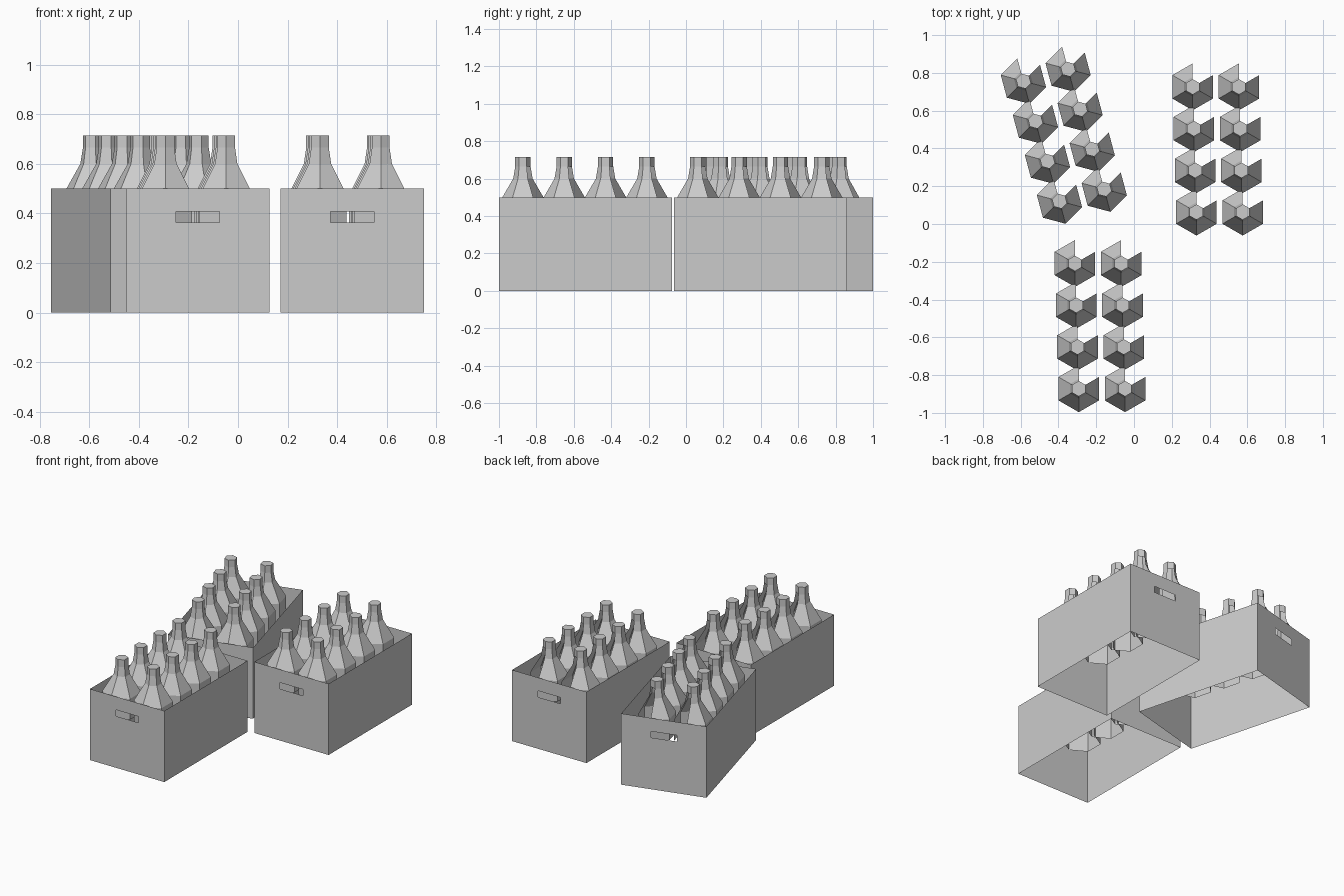
import bpy, bmesh
from math import sin, cos, radians
from mathutils import Matrix, Vector

cube = bpy.data.objects.get("Cube")
if cube:
    bpy.data.objects.remove(cube, do_unlink=True)

# Single flat grey
grey = bpy.data.materials.new("plain_grey")
grey.use_nodes = True
colour = (0.6, 0.6, 0.6, 1)
grey.diffuse_color = colour
grey.node_tree.nodes["Principled BSDF"].inputs["Base Color"].default_value = colour

WIDTH, LENGTH, HEIGHT = 0.578, 0.925, 0.5
GRIP_HALF, GRIP_LOW, GRIP_HIGH = 0.088, 0.363, 0.407
# Bottle rings from the open bottom to the lip: radius, height
RINGS = [(0.124, 0.33), (0.124, 0.476), (0.110, 0.5), (0.052, 0.6),
         (0.041, 0.665), (0.041, 0.715)]


def finish(bm, name):
    mesh = bpy.data.meshes.new(name)
    bm.to_mesh(mesh)
    bm.free()
    mesh.materials.append(grey)
    return mesh


def crate_mesh():
    """Four thin walls, open above and below, with a grip slot in each end."""
    bm = bmesh.new()
    hx, hy = WIDTH / 2, LENGTH / 2
    xs = (-hx, -GRIP_HALF, GRIP_HALF, hx)
    zs = (0, GRIP_LOW, GRIP_HIGH, HEIGHT)
    for side in (-1, 1):
        # End wall with slot
        grid = [[bm.verts.new((-side * x, side * hy, z)) for x in xs] for z in zs]
        for r in range(3):
            for c in range(3):
                if (r, c) != (1, 1):
                    bm.faces.new((grid[r][c], grid[r][c + 1],
                                  grid[r + 1][c + 1], grid[r + 1][c]))
        # Long wall
        corners = ((-side * hy, 0), (side * hy, 0),
                   (side * hy, HEIGHT), (-side * hy, HEIGHT))
        bm.faces.new([bm.verts.new((side * hx, y, z)) for y, z in corners])
    return finish(bm, "crate")


def bottle_mesh():
    """Six-sided bottle, open below, with one side panel left out."""
    bm = bmesh.new()
    rings = [[bm.verts.new((r * cos(radians(90 + 60 * i)),
                            r * sin(radians(90 + 60 * i)), z))
              for i in range(6)] for r, z in RINGS]
    for level, (low, high) in enumerate(zip(rings, rings[1:])):
        for i in range(6):
            # The gap runs up to the lip
            if i == 5 and level < len(RINGS) - 2:
                continue
            j = (i + 1) % 6
            bm.faces.new((low[i], low[j], high[j], high[i]))
    bm.faces.new(rings[-1])
    return finish(bm, "bottle")


crate_data, bottle_data = crate_mesh(), bottle_mesh()


def place(name, mesh, matrix):
    obj = bpy.data.objects.new(name, mesh)
    obj.matrix_world = matrix
    bpy.context.collection.objects.link(obj)


# Three filled crates: centre and turn
CRATES = {"front": (-0.162, -0.5375, 0),
          "left": (0.461, 0.3975, 0),
          "back": (-0.355, 0.478, 15)}
for label, (x, y, turn) in CRATES.items():
    base = Matrix.Translation((x, y, 0)) @ Matrix.Rotation(radians(turn), 4, 'Z')
    place(f"{label}_crate", crate_data, base)
    for row in range(4):
        step = row - 1.5
        for col in (-1, 1):
            spot = Vector((col * 0.1225 - 0.018 - step * 0.0067, step * 0.221 - 0.003, 0))
            place(f"{label}_bottle_{row + 1}_{'right' if col < 0 else 'left'}",
                  bottle_data, base @ Matrix.Translation(spot))
